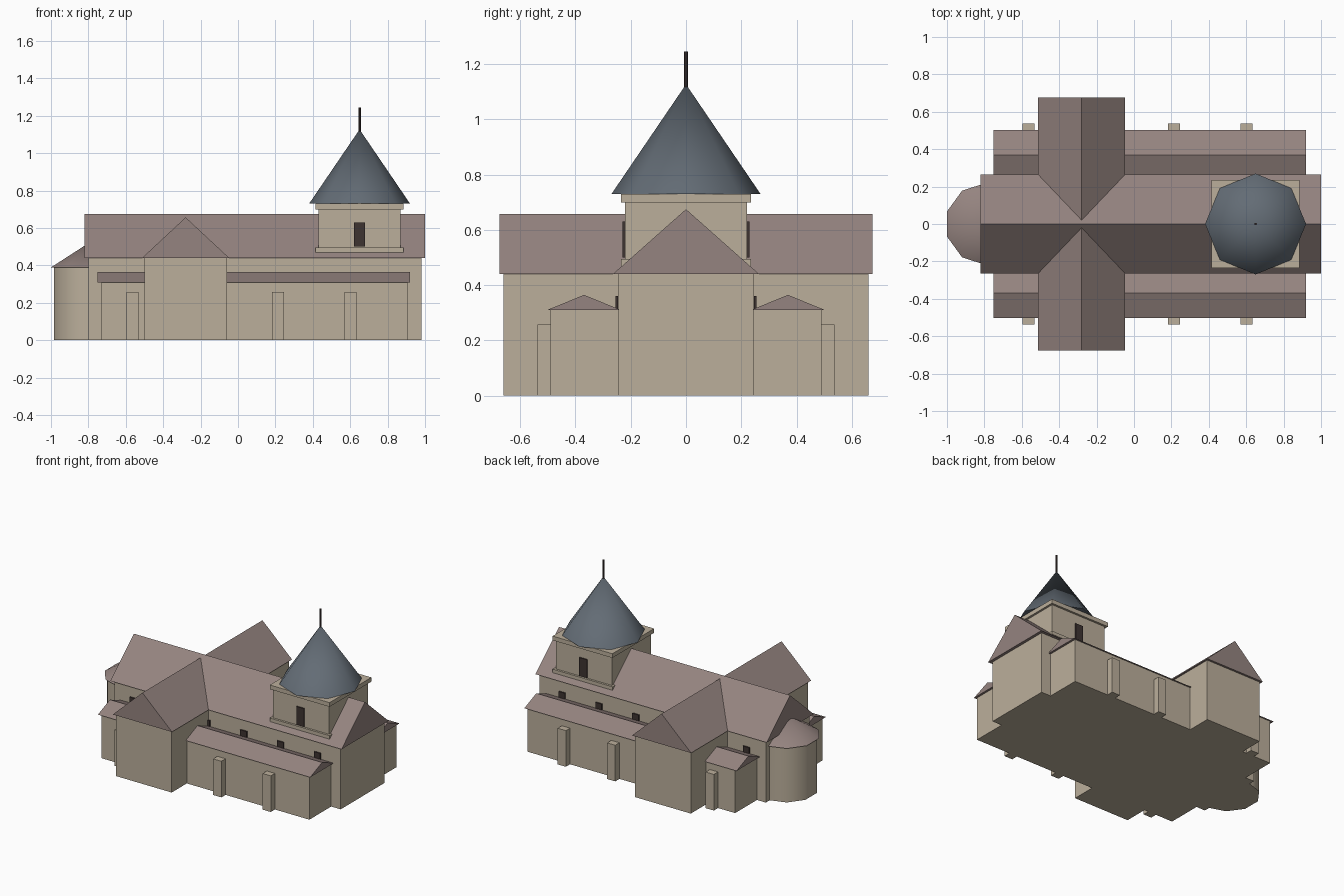
import bpy, bmesh, math

if "Cube" in bpy.data.objects:
    bpy.data.objects.remove(bpy.data.objects["Cube"])


def material(name, rgb):
    m = bpy.data.materials.new(name)
    m.diffuse_color = (*rgb, 1)
    m.use_nodes = True
    m.node_tree.nodes["Principled BSDF"].inputs["Base Color"].default_value = m.diffuse_color
    return m


STONE = material("warm_stone", (0.50, 0.43, 0.33))
TILE = material("roof_tile", (0.30, 0.23, 0.215))
SLATE = material("spire_slate", (0.125, 0.15, 0.178))
DARK = material("dark_opening", (0.048, 0.033, 0.031))


def finish(bm, name, mat):
    bmesh.ops.recalc_face_normals(bm, faces=bm.faces)
    mesh = bpy.data.meshes.new(name)
    bm.to_mesh(mesh)
    bm.free()
    mesh.materials.append(mat)
    ob = bpy.data.objects.new(name, mesh)
    bpy.context.collection.objects.link(ob)
    return ob


def box(name, x, y, z, mat):
    """Box from (min, max) ranges."""
    bm = bmesh.new()
    bmesh.ops.create_cube(bm, size=1)
    for v in bm.verts:
        v.co = [r[0] if c < 0 else r[1] for c, r in zip(v.co, (x, y, z))]
    return finish(bm, name, mat)


def gable(name, x, y, z, along, mat):
    """Triangular roof prism with its ridge along 'x' or 'y'."""
    bm = bmesh.new()
    run, span = (x, y) if along == "x" else (y, x)
    tri = [(span[0], z[0]), (span[1], z[0]), (sum(span) / 2, z[1])]
    ends = []
    for r in run:
        ends.append([bm.verts.new((r, s, h) if along == "x" else (s, r, h)) for s, h in tri])
    a, b = ends
    bm.faces.new(a)
    bm.faces.new(b)
    for i in range(3):
        j = (i + 1) % 3
        bm.faces.new((a[i], a[j], b[j], b[i]))
    return finish(bm, name, mat)


def round_part(name, sides, r1, r2, x, z, mat, smooth=True):
    """Cylinder or cone standing on the centre line."""
    bpy.ops.mesh.primitive_cone_add(vertices=sides, radius1=r1, radius2=r2,
                                    depth=z[1] - z[0], location=(x, 0, sum(z) / 2))
    ob = bpy.context.object
    ob.name = name
    ob.data.materials.append(mat)
    if smooth:
        bpy.ops.object.shade_smooth_by_angle(angle=math.radians(50))
    return ob


def side(s, a, b):
    return tuple(sorted((s * a, s * b)))


# Nave and transept
box("nave_walls", (-0.80, 0.98), (-0.245, 0.245), (0, 0.44), STONE)
gable("nave_roof", (-0.82, 1.0), (-0.265, 0.265), (0.44, 0.675), "x", TILE)
box("transept_walls", (-0.50, -0.06), (-0.66, 0.66), (0, 0.44), STONE)
gable("transept_roof", (-0.513, -0.047), (-0.675, 0.675), (0.44, 0.657), "y", TILE)

# Rounded apse at the left end
round_part("apse_wall", 10, 0.205, 0.205, -0.79, (0, 0.39), STONE)
round_part("apse_roof", 10, 0.22, 0, -0.79, (0.39, 0.525), TILE)

# Tower with ledges, spire and finial
TX = 0.65
box("tower_base_ledge", (TX - 0.235, TX + 0.235), (-0.235, 0.235), (0.47, 0.495), STONE)
box("tower_walls", (TX - 0.22, TX + 0.22), (-0.22, 0.22), (0.40, 0.705), STONE)
box("tower_cornice", (TX - 0.235, TX + 0.235), (-0.235, 0.235), (0.70, 0.73), STONE)
round_part("spire", 8, 0.27, 0, TX, (0.73, 1.127), SLATE)
round_part("finial", 8, 0.007, 0.007, TX, (1.11, 1.245), DARK, smooth=False)

# Parts repeated on both long sides
for s, label in ((-1, "front"), (1, "back")):
    box(f"{label}_aisle_walls", (-0.73, 0.905), side(s, 0.24, 0.49), (0, 0.31), STONE)
    gable(f"{label}_aisle_roof", (-0.75, 0.92), side(s, 0.235, 0.503), (0.31, 0.365), "x", TILE)
    box(f"{label}_tower_window", (TX - 0.03, TX + 0.03), side(s, 0.221, 0.229), (0.50, 0.63), DARK)
    for i, x in enumerate((-0.563, 0.213, 0.602)):
        box(f"{label}_buttress_{i}", (x - 0.032, x + 0.032), side(s, 0.48, 0.537), (0, 0.257), STONE)
    for i in range(6):
        x = -0.65 + 0.29 * i
        box(f"{label}_clerestory_window_{i}", (x - 0.025, x + 0.025),
            side(s, 0.2455, 0.2545), (0.28, 0.36), DARK)
